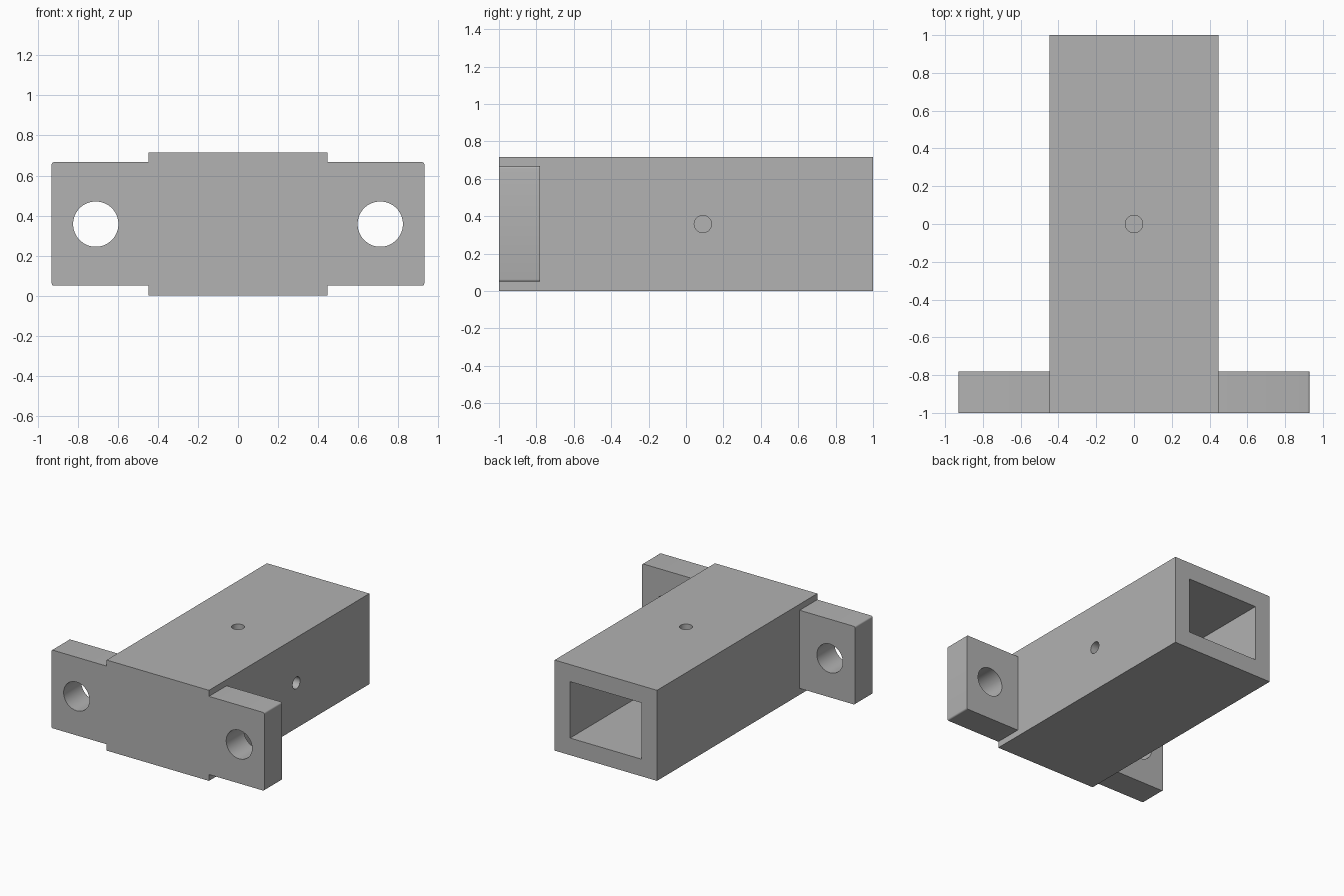
import bpy, bmesh, math
from mathutils import Matrix, Vector

cube = bpy.data.objects.get("Cube")
if cube:
    bpy.data.objects.remove(cube, do_unlink=True)

grey = bpy.data.materials.new("plain grey")
grey.use_nodes = True
colour = (0.445, 0.445, 0.445, 1)
grey.diffuse_color = colour
grey.node_tree.nodes["Principled BSDF"].inputs["Base Color"].default_value = colour

HALF_W, HEIGHT = 0.447, 0.715
MID = HEIGHT / 2
PLATE_BACK = -0.78


def make(name, bm):
    mesh = bpy.data.meshes.new(name)
    bm.to_mesh(mesh)
    bm.free()
    mesh.materials.append(grey)
    obj = bpy.data.objects.new(name, mesh)
    bpy.context.collection.objects.link(obj)
    return obj


def box(name, low, high, round_ends=0):
    """Box between two corners, optionally rounding its four outer y edges."""
    low, high = Vector(low), Vector(high)
    bm = bmesh.new()
    bmesh.ops.create_cube(bm, size=1)
    bmesh.ops.scale(bm, vec=high - low, verts=bm.verts)
    bmesh.ops.translate(bm, vec=(low + high) / 2, verts=bm.verts)
    if round_ends:
        edges = [e for e in bm.edges
                 if abs(e.verts[0].co.y - e.verts[1].co.y) > 0.01]
        bmesh.ops.bevel(bm, geom=edges, offset=round_ends, segments=4,
                        profile=0.5, affect='EDGES')
    return make(name, bm)


def drill(name, centre, radius, depth, axis):
    """Cylinder centred on a point, running along the given axis."""
    turn = {'X': Matrix.Rotation(math.pi / 2, 4, 'Y'),
            'Y': Matrix.Rotation(math.pi / 2, 4, 'X'),
            'Z': Matrix.Identity(4)}[axis]
    bm = bmesh.new()
    bmesh.ops.create_cone(bm, cap_ends=True, segments=64, radius1=radius,
                          radius2=radius, depth=depth,
                          matrix=Matrix.Translation(centre) @ turn)
    return make(name, bm)


def combine(target, tool, operation):
    """Apply a boolean and remove its helper."""
    tool.hide_render = True
    mod = target.modifiers.new(operation.title(), 'BOOLEAN')
    mod.operation, mod.solver, mod.object = operation, 'EXACT', tool
    bpy.context.view_layer.objects.active = target
    bpy.ops.object.modifier_apply(modifier=mod.name)
    bpy.data.objects.remove(tool, do_unlink=True)


# Sleeve with a full-width mounting plate across the front
body = box("flanged_sleeve", (-HALF_W, -1, 0), (HALF_W, 1, HEIGHT))
plate = box("mounting_plate", (-0.93, -1, 0.05), (0.93, PLATE_BACK, 0.667), 0.012)
combine(body, plate, 'UNION')

# Rectangular socket open at the back
combine(body, box("socket_cutter", (-0.312, PLATE_BACK, 0.135),
                  (0.312, 1.1, HEIGHT - 0.135)), 'DIFFERENCE')

# Bolt holes through both ears
for side in (-1, 1):
    combine(body, drill("bolt_cutter", (side * 0.71, -0.9, MID), 0.113, 0.5, 'Y'),
            'DIFFERENCE')

# Set-screw holes through the top wall and the left wall
combine(body, drill("top_screw_cutter", (0, 0, HEIGHT), 0.046, 0.4, 'Z'), 'DIFFERENCE')
combine(body, drill("side_screw_cutter", (HALF_W, 0.09, MID), 0.046, 0.4, 'X'),
        'DIFFERENCE')

# Smooth hole walls, crisp edges
bpy.ops.object.select_all(action='DESELECT')
body.select_set(True)
bpy.context.view_layer.objects.active = body
bpy.ops.object.shade_smooth_by_angle(angle=math.radians(30))
